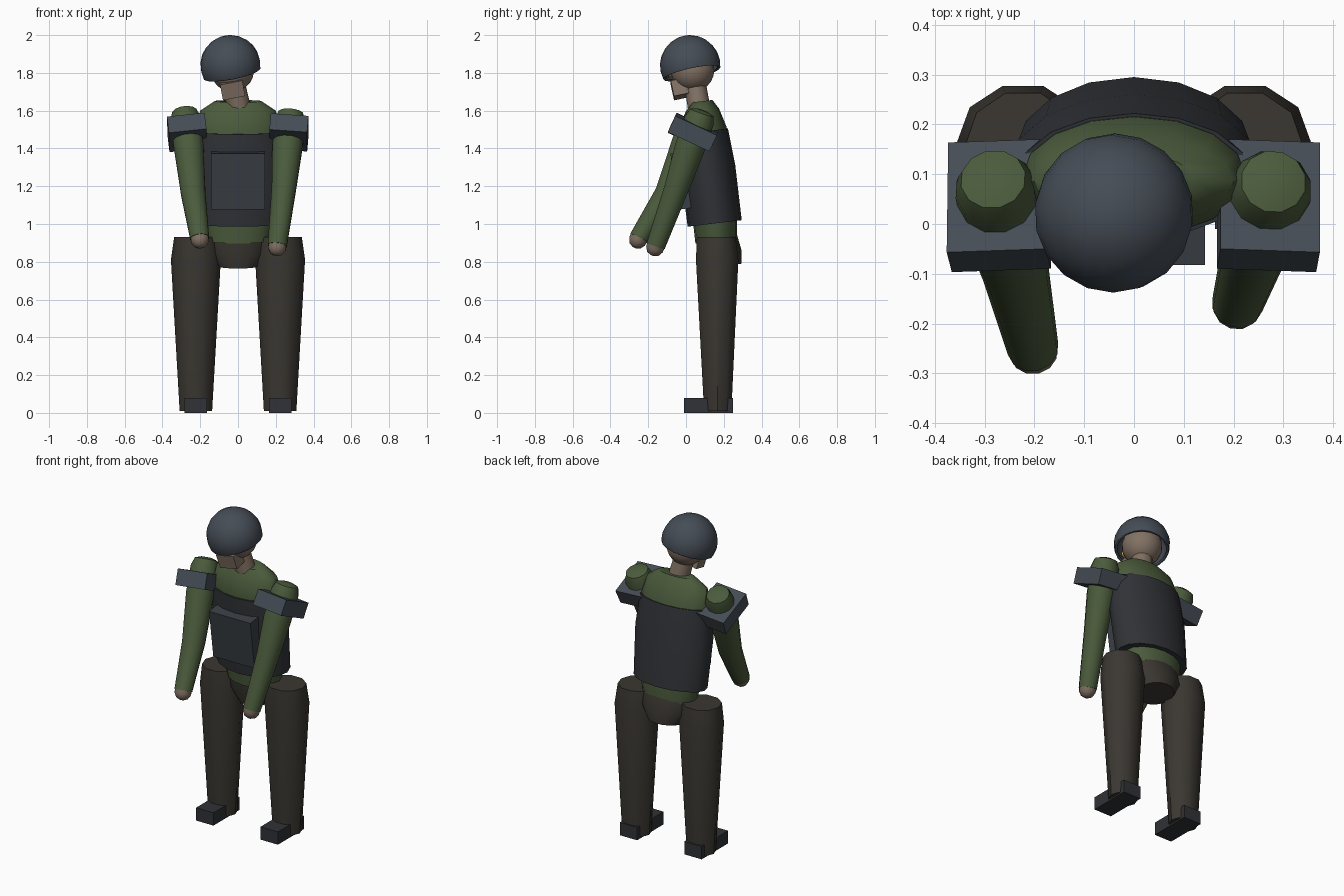
import bpy, bmesh, math
from mathutils import Vector, Matrix, Euler

if "Cube" in bpy.data.objects:
    bpy.data.objects.remove(bpy.data.objects["Cube"])

def material(name, r, g, b):
    m = bpy.data.materials.new(name)
    m.diffuse_color = (r, g, b, 1)
    m.use_nodes = True
    m.node_tree.nodes["Principled BSDF"].inputs["Base Color"].default_value = m.diffuse_color
    return m

SHELL = material("shell", .06, .073, .092)
GREEN = material("cloth", .07, .105, .045)
TROUSER = material("trouser", .043, .038, .031)
VEST = material("vest", .03, .032, .037)
PLATE = material("plate", .042, .05, .06)
SKIN = material("skin", .22, .165, .125)
YELLOW = material("yellow", .8, .55, .08)

def finish(name, bm, mat, smooth=True):
    bmesh.ops.recalc_face_normals(bm, faces=bm.faces)
    me = bpy.data.meshes.new(name)
    bm.to_mesh(me)
    bm.free()
    me.materials.append(mat)
    ob = bpy.data.objects.new(name, me)
    bpy.context.collection.objects.link(ob)
    if smooth:
        bpy.ops.object.select_all(action='DESELECT')
        ob.select_set(True)
        bpy.context.view_layer.objects.active = ob
        bpy.ops.object.shade_smooth_by_angle(angle=math.radians(40))
    return ob

def loft(name, rings, mat, sides=16, u=(1, 0, 0), v=(0, 1, 0)):
    """Skin elliptical rings given as (centre, rx, ry)."""
    bm = bmesh.new()
    u, v = Vector(u), Vector(v)
    loops = []
    for c, rx, ry in rings:
        angles = [2 * math.pi * i / sides for i in range(sides)]
        loops.append([bm.verts.new(Vector(c) + u * rx * math.cos(a) + v * ry * math.sin(a)) for a in angles])
    for a, b in zip(loops, loops[1:]):
        for i in range(sides):
            j = (i + 1) % sides
            bm.faces.new((a[i], a[j], b[j], b[i]))
    bm.faces.new(loops[0])
    bm.faces.new(loops[-1])
    return finish(name, bm, mat)

def box(name, centre, size, mat, rot=(0, 0, 0)):
    bm = bmesh.new()
    turn = Euler([math.radians(a) for a in rot]).to_matrix().to_4x4()
    bmesh.ops.create_cube(bm, size=1, matrix=Matrix.Translation(centre) @ turn @ Matrix.Diagonal((*size, 1)))
    return finish(name, bm, mat, False)

def ball(name, centre, r, mat, cut=None, rot=(0, 0, 0)):
    """Sphere, optionally sliced open below a local height."""
    bm = bmesh.new()
    bmesh.ops.create_uvsphere(bm, u_segments=18, v_segments=12, radius=r)
    if cut is not None:
        bmesh.ops.bisect_plane(bm, geom=bm.verts[:] + bm.edges[:] + bm.faces[:],
                               plane_co=(0, 0, cut), plane_no=(0, 0, -1), clear_outer=True)
    turn = Euler([math.radians(a) for a in rot]).to_matrix().to_4x4()
    bmesh.ops.transform(bm, matrix=Matrix.Translation(centre) @ turn, verts=bm.verts)
    return finish(name, bm, mat)

# Torso layers, leaning forward
lean = (0, 1, .12)
loft("shirt", [((0, .16, .91), .17, .11), ((0, .155, 1.0), .19, .115), ((0, .095, 1.5), .225, .12),
               ((0, .085, 1.6), .2, .09), ((0, .085, 1.65), .125, .055)], GREEN, v=lean)
loft("vest", [((0, .152, 1.003), .235, .143), ((0, .115, 1.3), .25, .145),
              ((0, .095, 1.49), .235, .127)], VEST, v=lean)
loft("pelvis", [((0, .163, .93), .165, .107), ((0, .178, .85), .165, .115),
                ((0, .187, .777), .11, .107)], TROUSER, v=lean)
box("chest_plate", (0, -.022, 1.23), (.285, .08, .3), PLATE, (8, 0, 0))

# Neck, head and tilted helmet
tilt = (12, -11, 0)
loft("neck", [((.005, .07, 1.61), .065, .06), ((-.025, .045, 1.76), .06, .058)], SKIN, 12)
ball("head", (-.03, .035, 1.815), .115, SKIN, rot=tilt)
box("jaw", (-.03, -.033, 1.715), (.12, .08, .085), SKIN, tilt)
helmet = ball("helmet", (-.04, .022, 1.84), .16, SHELL, -.045, tilt)
shell = helmet.modifiers.new("thickness", 'SOLIDIFY')
shell.thickness, shell.offset = .015, -1
box("visor", (-.035, -.085, 1.8), (.1, .02, .025), YELLOW, tilt)

# Legs and boots
for side, s in (("left", -1), ("right", 1)):
    x = .223 * s
    loft(side + "_leg", [((x, .16, .93), .115, .108), ((x, .165, .81), .132, .118),
                         ((x, .168, .01), .086, .076)], TROUSER, 10)
    box(side + "_boot", (x, .12, .04), (.12, .26, .08), VEST)

# Arms: shoulder, elbow and wrist points with rounded hands and shoulder pads
arms = {
    "left": ((-.283, .09, 1.595), (-.237, -.1, 1.16), (-.203, -.25, .925), (2, -6)),
    "right": ((.28, .085, 1.59), (.243, -.05, 1.19), (.208, -.16, .885), (-2, 4)),
}
for side, (a, b, c, (yaw, roll)) in arms.items():
    a, b, c = Vector(a), Vector(b), Vector(c)
    d = (c - a).normalized()
    q = d.to_track_quat('Z', 'Y')
    u, v = q @ Vector((1, 0, 0)), q @ Vector((0, 1, 0))
    loft(side + "_arm", [(a - d * .012, .03, .03), (a, .066, .066), (a + d * .045, .082, .082),
                         (a + d * .2, .082, .082), (b, .067, .067), (c, .052, .052)], GREEN, 12, u, v)
    loft(side + "_hand", [(c - d * .02, .05, .05), (c + d * .02, .048, .048),
                          (c + d * .045, .033, .033), (c + d * .055, .01, .01)], SKIN, 12, u, v)
    x = -.27 if side == "left" else .27
    box(side + "_shoulder_pad", (x, .037, 1.485), (.2, .243, .095), SHELL, (-25, roll, yaw))
